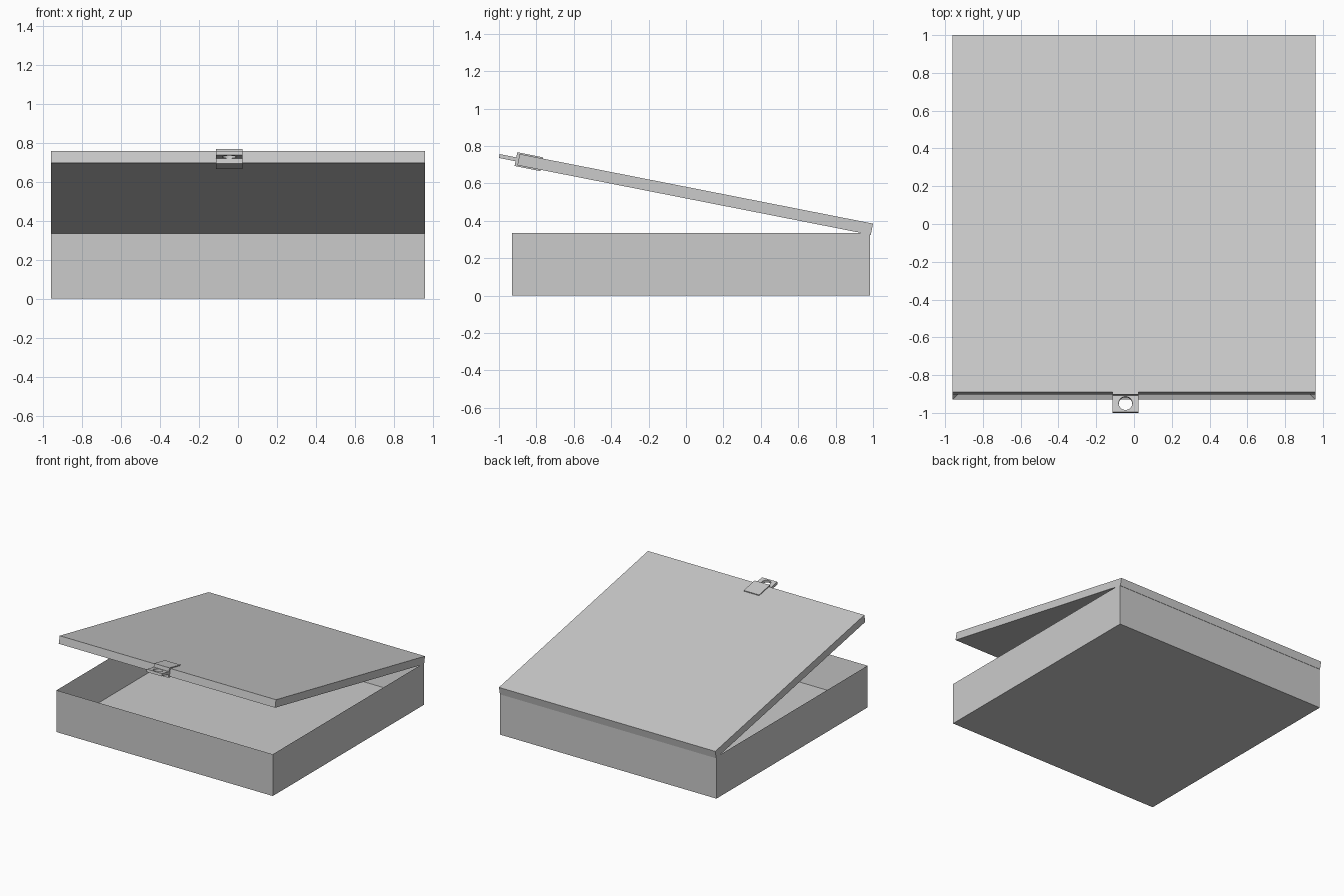
import bpy, bmesh, math
from mathutils import Matrix

if "Cube" in bpy.data.objects:
    bpy.data.objects.remove(bpy.data.objects["Cube"])

TILT = math.radians(-11.14)
LID_FRAME = Matrix.Translation((0, 1.0, 0.385)) @ Matrix.Rotation(TILT, 4, 'X')
CLASP_X, CLASP_W = -0.045, 0.136


def extrude_profile(name, pts, x0, x1, frame=Matrix()):
    """Extrude a (y, z) profile from x0 to x1."""
    bm = bmesh.new()
    face = bm.faces.new([bm.verts.new((x0, y, z)) for y, z in pts])
    ext = bmesh.ops.extrude_face_region(bm, geom=[face])
    verts = [g for g in ext['geom'] if isinstance(g, bmesh.types.BMVert)]
    bmesh.ops.translate(bm, verts=verts, vec=(x1 - x0, 0, 0))
    bmesh.ops.recalc_face_normals(bm, faces=bm.faces)
    me = bpy.data.meshes.new(name)
    bm.to_mesh(me)
    bm.free()
    ob = bpy.data.objects.new(name, me)
    bpy.context.collection.objects.link(ob)
    ob.matrix_world = frame
    return ob


def rect(y0, y1, z0, z1):
    return [(y0, z0), (y1, z0), (y1, z1), (y0, z1)]


# Open tray: inset the top face for the rim, then push it down to the floor
tray = extrude_profile("tray", rect(-0.93, 0.985, 0, 0.335), -0.96, 0.96)
bm = bmesh.new()
bm.from_mesh(tray.data)
top = max(bm.faces, key=lambda f: f.calc_center_median().z)
bmesh.ops.inset_region(bm, faces=[top], thickness=0.075)
bmesh.ops.translate(bm, verts=top.verts[:], vec=(0, 0, -0.262))
bm.to_mesh(tray.data)
bm.free()

# Tilted lid, in a frame with its origin on the back top edge
extrude_profile("lid", rect(-1.926, 0, -0.061, 0), -0.96, 0.96, LID_FRAME)

# Clasp clip wrapped around the lid's front edge
x0, x1 = CLASP_X - CLASP_W / 2, CLASP_X + CLASP_W / 2
clip = [(-1.80, 0.007), (-1.94, 0.007), (-1.94, -0.068), (-1.80, -0.068),
        (-1.80, -0.061), (-1.926, -0.061), (-1.926, 0.0), (-1.80, 0.0)]
extrude_profile("clasp_clip", clip, x0, x1, LID_FRAME)

# Clasp tongue with a round hole
tongue = extrude_profile("clasp_tongue", rect(-2.03, -1.935, -0.042, -0.021),
                         x0, x1, LID_FRAME)
bpy.ops.mesh.primitive_cylinder_add(vertices=32, radius=0.036, depth=0.1)
cutter = bpy.context.object
cutter.name = "hole_cutter"
cutter.matrix_world = LID_FRAME @ Matrix.Translation((CLASP_X, -1.982, -0.03))
cutter.hide_render = True
cutter.hide_set(True)
mod = tongue.modifiers.new("hole", 'BOOLEAN')
mod.operation = 'DIFFERENCE'
mod.solver = 'EXACT'
mod.object = cutter
